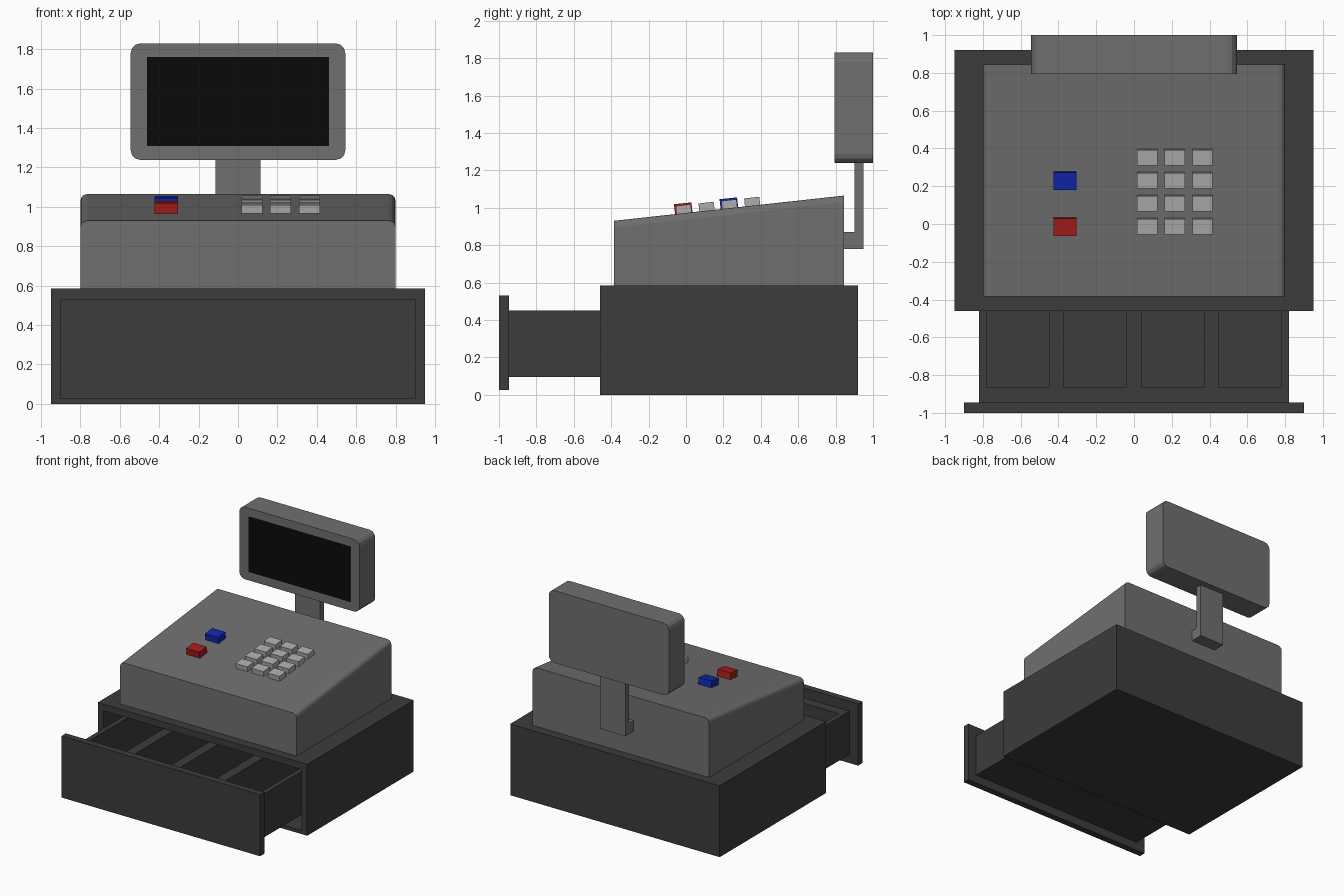
import bpy, bmesh, math
from mathutils import Matrix, Vector

if "Cube" in bpy.data.objects:
    bpy.data.objects.remove(bpy.data.objects["Cube"])


def material(name, r, g, b):
    m = bpy.data.materials.new(name)
    m.diffuse_color = (r, g, b, 1)
    m.use_nodes = True
    m.node_tree.nodes["Principled BSDF"].inputs["Base Color"].default_value = m.diffuse_color
    return m


DARK = material("dark_grey", 0.045, 0.045, 0.045)
BODY = material("mid_grey", 0.16, 0.16, 0.16)
LIGHT = material("light_grey", 0.42, 0.42, 0.42)
RED = material("red", 0.38, 0.012, 0.01)
BLUE = material("blue", 0.005, 0.02, 0.42)
BLACK = material("black", 0.003, 0.003, 0.003)


def finish(name, bm, mat):
    bmesh.ops.recalc_face_normals(bm, faces=bm.faces)
    me = bpy.data.meshes.new(name)
    bm.to_mesh(me)
    bm.free()
    me.materials.append(mat)
    ob = bpy.data.objects.new(name, me)
    bpy.context.collection.objects.link(ob)
    return ob


def boxes(name, mat, *spans):
    """One object made of boxes, each given as (x0, x1, y0, y1, z0, z1)."""
    bm = bmesh.new()
    for x0, x1, y0, y1, z0, z1 in spans:
        centre = Matrix.Translation(((x0 + x1) / 2, (y0 + y1) / 2, (z0 + z1) / 2))
        size = Matrix.Diagonal((x1 - x0, y1 - y0, z1 - z0, 1))
        bmesh.ops.create_cube(bm, size=1, matrix=centre @ size)
    return finish(name, bm, mat)


def profile(name, mat, points, half_width, round_edge=None, radius=0.0):
    """Extrude a (y, z) outline across x, rounding the chosen edges."""
    bm = bmesh.new()
    face = bm.faces.new([bm.verts.new((-half_width, y, z)) for y, z in points])
    ext = bmesh.ops.extrude_face_region(bm, geom=[face])["geom"]
    moved = [v for v in ext if isinstance(v, bmesh.types.BMVert)]
    bmesh.ops.translate(bm, verts=moved, vec=(2 * half_width, 0, 0))
    bmesh.ops.recalc_face_normals(bm, faces=bm.faces)
    if round_edge:
        edges = [e for e in bm.edges if round_edge(e)]
        bmesh.ops.bevel(bm, geom=edges, offset=radius, segments=3,
                        profile=0.5, affect='EDGES')
    return finish(name, bm, mat)


def cut(ob, cutter):
    mod = ob.modifiers.new("cut", 'BOOLEAN')
    mod.operation = 'DIFFERENCE'
    mod.solver = 'EXACT'
    mod.object = cutter
    bpy.context.view_layer.objects.active = ob
    bpy.ops.object.modifier_apply(modifier=mod.name)
    bpy.data.objects.remove(cutter)


def runs_along_y(e):
    d = e.verts[0].co - e.verts[1].co
    return abs(d.x) < 1e-4 and abs(d.y) > 0.1


# Base cabinet with the drawer opening
base = boxes("base_cabinet", DARK, (-0.95, 0.95, -0.46, 0.92, 0, 0.585))
cut(base, boxes("opening_cutter", DARK, (-0.9, 0.9, -0.6, 0.84, 0.03, 0.53)))

# Open cash drawer with four compartments
tray = boxes("drawer_tray", DARK, (-0.82, 0.82, -0.945, 0.38, 0.095, 0.45))
cut(tray, boxes("compartment_cutter", DARK,
                *[(x - 0.165, x + 0.165, -0.865, 0.30, 0.135, 0.6)
                  for x in (-0.615, -0.205, 0.205, 0.615)]))
boxes("drawer_front", DARK, (-0.9, 0.9, -1.0, -0.945, 0.025, 0.53))

# Sloped console with rounded side edges
FRONT, BACK = (-0.385, 0.93), (0.845, 1.065)
profile("console", BODY, [(-0.385, 0.585), (0.845, 0.585), BACK, FRONT], 0.8,
        lambda e: runs_along_y(e) and min(v.co.z for v in e.verts) > 0.9, 0.035)

# Bent bracket holding the display
profile("display_bracket", BODY,
        [(0.845, 0.78), (0.95, 0.78), (0.95, 1.25), (0.9, 1.25),
         (0.9, 0.87), (0.845, 0.87)], 0.115)

# Display housing and screen
profile("display_housing", BODY,
        [(0.795, 1.238), (1.0, 1.238), (1.0, 1.83), (0.795, 1.83)], 0.545,
        runs_along_y, 0.05)
boxes("screen", BLACK, (-0.462, 0.462, 0.793, 0.80, 1.308, 1.762))

# Keys lying on the slope
SLOPE = math.atan2(BACK[1] - FRONT[1], BACK[0] - FRONT[0])


def key(name, mat, x, y, w, d, h):
    ob = boxes(name, mat, (-w / 2, w / 2, -d / 2, d / 2, -0.01, h))
    z = FRONT[1] + (y - FRONT[0]) * math.tan(SLOPE)
    ob.data.transform(Matrix.Translation(Vector((x, y, z)))
                      @ Matrix.Rotation(SLOPE, 4, 'X'))


for row in range(4):
    for col in range(3):
        key(f"number_key_{row}_{col}", LIGHT, 0.07 + col * 0.146,
            -0.01 + row * 0.122, 0.107, 0.082, 0.043)
key("red_key", RED, -0.365, -0.012, 0.12, 0.094, 0.053)
key("blue_key", BLUE, -0.365, 0.232, 0.12, 0.094, 0.053)
